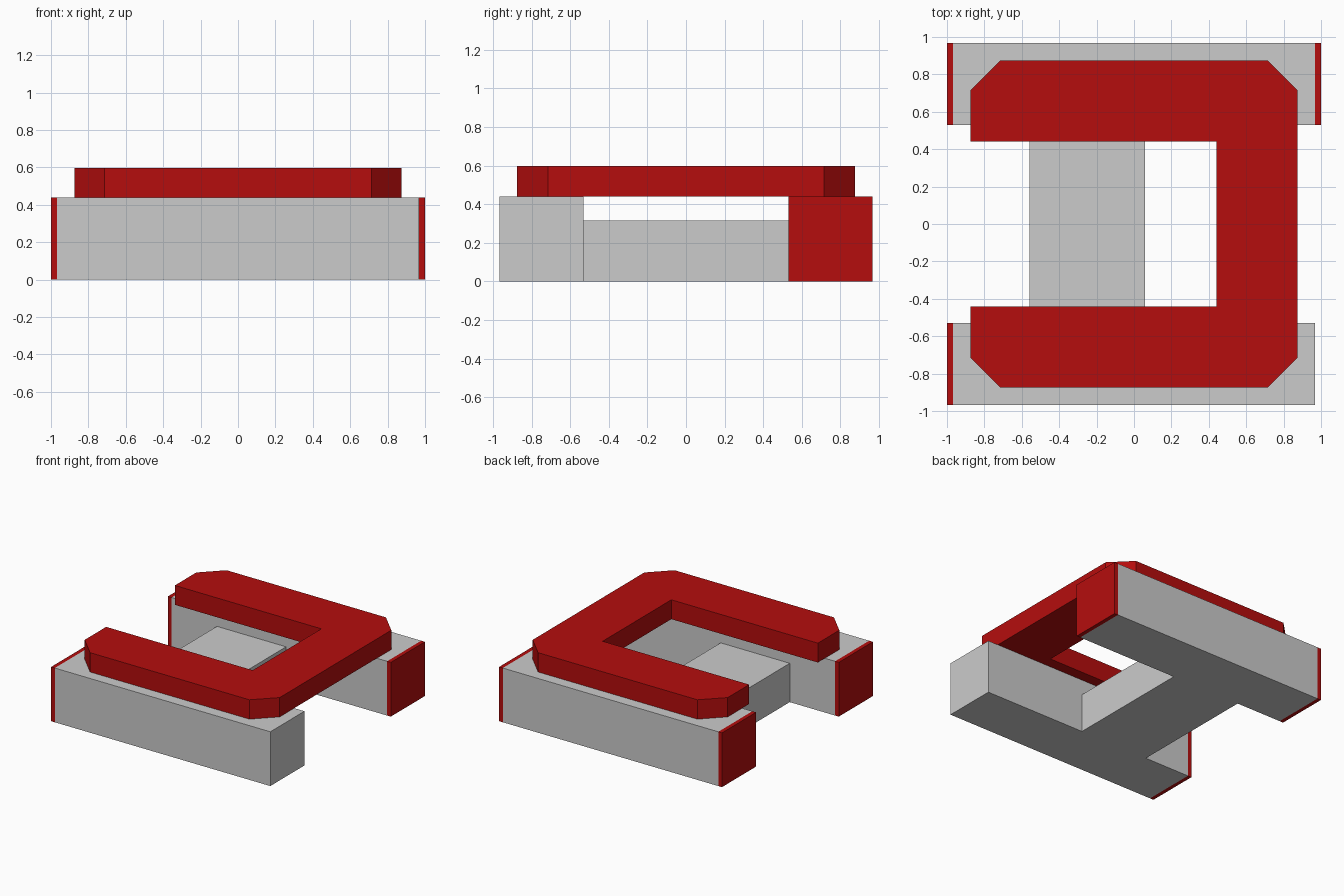
import bpy, bmesh

if "Cube" in bpy.data.objects:
    bpy.data.objects.remove(bpy.data.objects["Cube"])

red = bpy.data.materials.new("red")
red.diffuse_color = (0.46, 0.004, 0.004, 1)
red.use_nodes = True
red.node_tree.nodes["Principled BSDF"].inputs["Base Color"].default_value = red.diffuse_color


def prism(name, outline, z0, z1, mat=None):
    """Extrude a flat outline from z0 to z1."""
    bm = bmesh.new()
    face = bm.faces.new([bm.verts.new((x, y, z0)) for x, y in outline])
    top = bmesh.ops.extrude_face_region(bm, geom=[face])["geom"]
    verts = [g for g in top if isinstance(g, bmesh.types.BMVert)]
    bmesh.ops.translate(bm, verts=verts, vec=(0, 0, z1 - z0))
    bmesh.ops.recalc_face_normals(bm, faces=bm.faces)
    mesh = bpy.data.meshes.new(name)
    bm.to_mesh(mesh)
    bm.free()
    obj = bpy.data.objects.new(name, mesh)
    bpy.context.collection.objects.link(obj)
    if mat:
        mesh.materials.append(mat)
    return obj


def box(name, x0, x1, y0, y1, z0, z1, mat=None):
    return prism(name, [(x0, y0), (x1, y0), (x1, y1), (x0, y1)], z0, z1, mat)


BAR_TOP, IN, OUT, END = 0.44, 0.53, 0.967, 0.967

# Two side bars with red plates on their left ends
for side, y0, y1 in (("front", -OUT, -IN), ("back", IN, OUT)):
    box(f"{side}_bar", -END, END, y0, y1, 0, BAR_TOP)
    box(f"{side}_left_end_plate", -1, -END, y0, y1, 0, BAR_TOP, red)

# Only the back bar has a plate on the right end
box("back_right_end_plate", END, 1, IN, OUT, 0, BAR_TOP, red)

# Lower bridge joining the bars
box("bridge", -0.56, 0.06, -IN, IN, 0, 0.315)

# C-shaped top with chamfered outer corners, outline mirrored in y
half = [(0.44, 0.44), (-0.875, 0.44), (-0.875, 0.715), (-0.715, 0.875),
        (0.715, 0.875), (0.875, 0.715)]
outline = half + [(x, -y) for x, y in reversed(half)]
prism("c_shaped_top", outline, BAR_TOP, 0.597, red)
